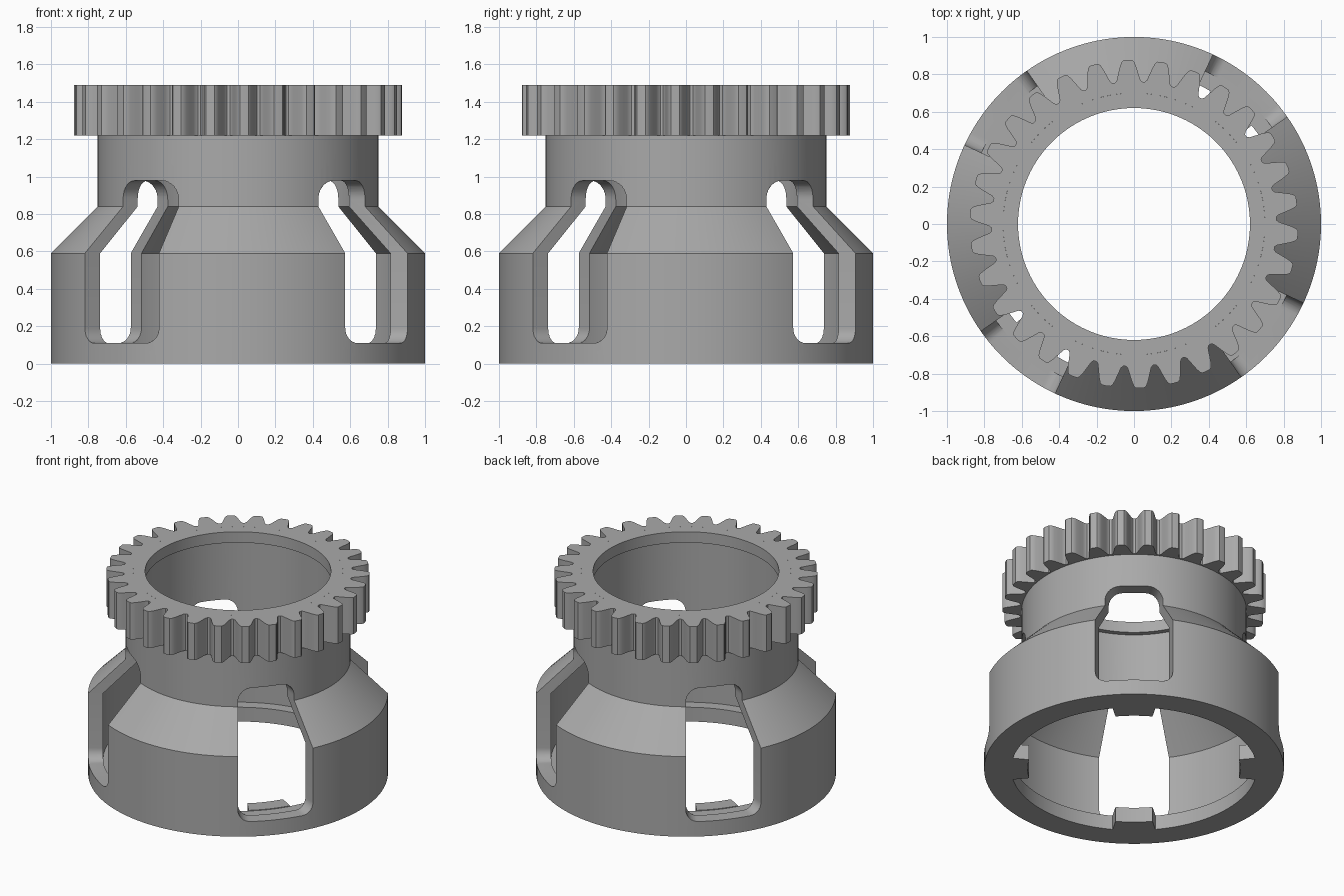
import bpy, bmesh
from math import radians, degrees, cos, sin, pi

if "Cube" in bpy.data.objects:
    bpy.data.objects.remove(bpy.data.objects["Cube"])

grey = bpy.data.materials.new("plain grey")
grey.use_nodes = True
COLOUR = (0.4, 0.4, 0.4, 1)
grey.diffuse_color = COLOUR
grey.node_tree.nodes["Principled BSDF"].inputs["Base Color"].default_value = COLOUR

WINDOW_ANGLES = [50, 140, 230, 320]


def polar(r, deg, z):
    return (r * cos(radians(deg)), r * sin(radians(deg)), z)


def loft(bm, rings, closed):
    """Skin equal-length closed loops; cap the ends unless the loft closes."""
    loops = [[bm.verts.new(p) for p in ring] for ring in rings]
    n = len(loops[0])
    pairs = list(zip(loops, loops[1:]))
    if closed:
        pairs.append((loops[-1], loops[0]))
    else:
        bm.faces.new(loops[0])
        bm.faces.new(loops[-1][::-1])
    for a, b in pairs:
        for i in range(n):
            j = (i + 1) % n
            bm.faces.new((a[i], b[i], b[j], a[j]))


def finish(bm, name):
    bmesh.ops.recalc_face_normals(bm, faces=bm.faces)
    mesh = bpy.data.meshes.new(name)
    bm.to_mesh(mesh)
    bm.free()
    mesh.materials.append(grey)
    obj = bpy.data.objects.new(name, mesh)
    bpy.context.collection.objects.link(obj)
    return obj


def activate(obj):
    bpy.ops.object.select_all(action="DESELECT")
    obj.select_set(True)
    bpy.context.view_layer.objects.active = obj


def smooth(obj):
    activate(obj)
    bpy.ops.object.shade_smooth_by_angle(angle=radians(30))


# Hollow stepped body: base ring, skirt, cone, neck and top lip
profile = [(0.82, 0), (1, 0), (1, 0.59), (0.75, 0.84), (0.75, 1.22),
           (0.70, 1.22), (0.70, 1.49), (0.62, 1.49), (0.62, 1.41),
           (0.655, 1.41), (0.655, 0.84), (0.9, 0.59), (0.9, 0.105), (0.82, 0.105)]
SEGMENTS = 120
bm = bmesh.new()
loft(bm, [[polar(r, 360 * k / SEGMENTS, z) for r, z in profile]
          for k in range(SEGMENTS)], True)
body = finish(bm, "body")


# Rounded windows with radial side walls
def window_outline(half=15, low=0.11, high=0.978):
    points = []
    corners = [(1, high, 0.10, 0.75, 0), (-1, high, 0.10, 0.75, 90),
               (-1, low, 0.08, 1, 180), (1, low, 0.08, 1, 270)]
    for side, z, rad, at_radius, start in corners:
        spread = degrees(rad / at_radius)
        cz = z - rad if z == high else z + rad
        for k in range(9):
            t = radians(start + 90 * k / 8)
            points.append((side * (half - spread) + spread * cos(t), cz + rad * sin(t)))
    return points


bm = bmesh.new()
for centre in WINDOW_ANGLES:
    loft(bm, [[polar(r, centre + a, z) for a, z in window_outline()]
              for r in (0.5, 1.3)], False)
cutter = finish(bm, "window_cutter")
cutter.hide_render = True
cut = body.modifiers.new("windows", "BOOLEAN")
cut.operation = "DIFFERENCE"
cut.solver = "EXACT"
cut.object = cutter
activate(body)
bpy.ops.object.modifier_apply(modifier=cut.name)
bpy.data.objects.remove(cutter)
smooth(body)

# Toothed ring around the top of the neck
TEETH = 30
PITCH = 360 / TEETH
half_tooth = [(5.4, 0.762), (4.7, 0.772), (4.2, 0.79), (3.6, 0.815),
              (2.9, 0.845), (2.2, 0.868), (1.5, 0.877)]
tooth = ([(-a, r) for a, r in half_tooth] + [(0, 0.878)]
         + [(a, r) for a, r in reversed(half_tooth)])
bm = bmesh.new()
sections = []
for k in range(TEETH):
    for a, r in tooth:
        ang = 8.2 + k * PITCH + a
        sections.append([polar(0.70, ang, 1.22), polar(r, ang, 1.22),
                         polar(r, ang, 1.49), polar(0.70, ang, 1.49)])
loft(bm, sections, True)
smooth(finish(bm, "gear_ring"))

# Inward locking tabs on the base ring, one under each window
for i, centre in enumerate(WINDOW_ANGLES):
    bm = bmesh.new()
    block = [(0.71, 0), (0.822, 0), (0.822, 0.11), (0.71, 0.11)]
    loft(bm, [[polar(r, centre - 10 + 2 * k, z) for r, z in block]
              for k in range(11)], False)
    smooth(finish(bm, f"base_tab_{i + 1}"))
